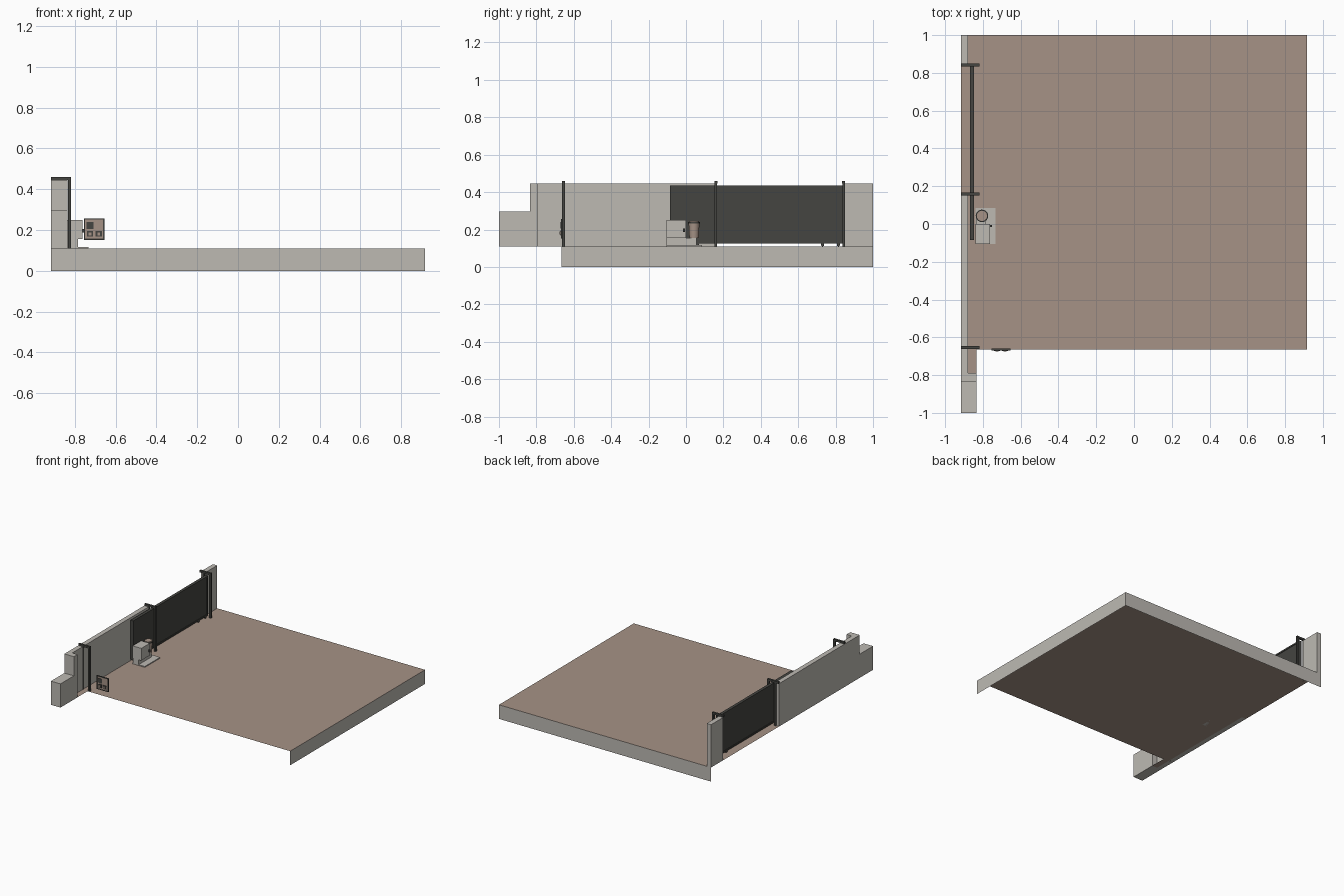
import bpy, bmesh, math

if "Cube" in bpy.data.objects:
    bpy.data.objects.remove(bpy.data.objects["Cube"])


def material(name, rgb):
    m = bpy.data.materials.new(name)
    m.diffuse_color = (*rgb, 1)
    m.use_nodes = True
    m.node_tree.nodes["Principled BSDF"].inputs["Base Color"].default_value = m.diffuse_color
    return m


TAN = material("tan paving", (0.38, 0.29, 0.238))
GREY = material("light concrete", (0.51, 0.49, 0.45))
DARK = material("dark metal", (0.058, 0.058, 0.052))


def finish(name, bm, mats):
    me = bpy.data.meshes.new(name)
    bm.to_mesh(me)
    bm.free()
    for m in mats:
        me.materials.append(m)
    ob = bpy.data.objects.new(name, me)
    bpy.context.collection.objects.link(ob)
    return ob


def box(name, x, y, z, mat):
    """Box given by (min, max) on each axis."""
    bm = bmesh.new()
    bmesh.ops.create_cube(bm, size=1)
    for v in bm.verts:
        for i, (a, b) in enumerate((x, y, z)):
            v.co[i] = a if v.co[i] < 0 else b
    return finish(name, bm, [mat])


def cylinder(name, pos, r1, r2, h, mat, sides=24, axis="Z"):
    bm = bmesh.new()
    bmesh.ops.create_cone(bm, cap_ends=True, segments=sides,
                          radius1=r1, radius2=r2, depth=h)
    ob = finish(name, bm, [mat])
    ob.location = pos
    if axis == "X":
        ob.rotation_euler = (0, math.pi / 2, 0)
    for p in ob.data.polygons:
        p.use_smooth = len(p.vertices) == 4
    return ob


L, R, B = -0.917, 0.917, 1.0   # outer left, right and back edges
W, P = -0.88, -0.835           # wall inner face, pier inner face
F, G, T = -0.665, 0.11, 0.445  # front edge, ground level, wall top

# Paved ground sheet: main yard, gateway and front strip
bm = bmesh.new()


def quad(pts, idx):
    bm.faces.new([bm.verts.new(p) for p in pts]).material_index = idx


for x0, x1, y0, y1 in ((W, R, F, B), (L, W, 0.16, 0.85), (W, P, -0.79, F)):
    quad([(x0, y0, G), (x1, y0, G), (x1, y1, G), (x0, y1, G)], 0)
# Concrete skirts on the right and back only
quad([(R, F, 0), (R, B, 0), (R, B, G), (R, F, G)], 1)
quad([(R, B, 0), (L, B, 0), (L, B, G), (R, B, G)], 1)
finish("ground", bm, [TAN, GREY])

# Boundary walls and stepped pier
box("long_wall", (L, W), (-0.79, 0.16), (G, T), GREY)
box("back_wall", (L, W), (0.85, B), (G, T), GREY)
box("tall_pier", (L, P), (-0.835, -0.79), (G, T), GREY)
box("low_pier", (L, P), (-1.0, -0.835), (G, 0.295), GREY)

# Guide frames straddling the wall
for i, y in enumerate((-0.655, 0.16, 0.843)):
    box(f"guide_post_{i}", (-0.834, -0.819), (y - 0.007, y + 0.007), (G, T), DARK)
    box(f"guide_arm_{i}", (L, -0.819), (y - 0.008, y + 0.008), (T, 0.46), DARK)
    box(f"guide_back_post_{i}", (-0.893, -0.879), (y - 0.007, y + 0.007), (G, T), DARK)

# Sliding gate: panel, frame rails, stiles and rollers
box("gate_panel", (-0.865, -0.85), (-0.085, 0.84), (0.13, 0.435), DARK)
for i, z in enumerate((0.126, 0.423)):
    box(f"gate_rail_{i}", (-0.869, -0.846), (-0.085, 0.84), (z, z + 0.012), DARK)
for i, y in enumerate((-0.085, 0.828)):
    box(f"gate_stile_{i}", (-0.869, -0.846), (y, y + 0.012), (0.126, 0.435), DARK)
for i, y in enumerate((0.06, 0.73, 0.815)):
    cylinder(f"gate_roller_{i}", (-0.857, y, 0.119), 0.009, 0.009, 0.014, DARK, 12, "X")

# Gate motor on its base plate
box("motor_plate", (-0.838, -0.732), (-0.105, 0.085), (G, 0.117), GREY)
box("motor_base", (-0.835, -0.785), (-0.105, 0.055), (0.117, 0.155), GREY)
box("motor_housing", (-0.838, -0.763), (-0.105, 0.0), (0.155, 0.25), GREY)
box("motor_handle", (-0.763, -0.752), (-0.015, -0.005), (0.188, 0.205), DARK)
cylinder("motor_can", (-0.805, 0.043, 0.195), 0.025, 0.029, 0.08, TAN)
cylinder("motor_can_rim", (-0.805, 0.043, 0.236), 0.033, 0.033, 0.006, DARK)
cylinder("motor_can_cap", (-0.805, 0.043, 0.242), 0.027, 0.027, 0.008, TAN)

# Small framed control panel at the front edge
box("panel_board", (-0.752, -0.656), (-0.667, -0.661), (0.155, 0.255), TAN)
for i, x in enumerate((-0.755, -0.661)):
    box(f"panel_frame_side_{i}", (x, x + 0.006), (-0.669, -0.66), (0.152, 0.257), DARK)
for i, z in enumerate((0.152, 0.251)):
    box(f"panel_frame_bar_{i}", (-0.755, -0.655), (-0.669, -0.66), (z, z + 0.006), DARK)
box("panel_screen", (-0.742, -0.708), (-0.67, -0.667), (0.205, 0.24), DARK)
for i, x in enumerate((-0.74, -0.698)):
    box(f"panel_socket_{i}", (x, x + 0.03), (-0.672, -0.667), (0.168, 0.195), DARK)
    box(f"panel_button_{i}", (x + 0.008, x + 0.022), (-0.676, -0.672), (0.174, 0.189), TAN)
